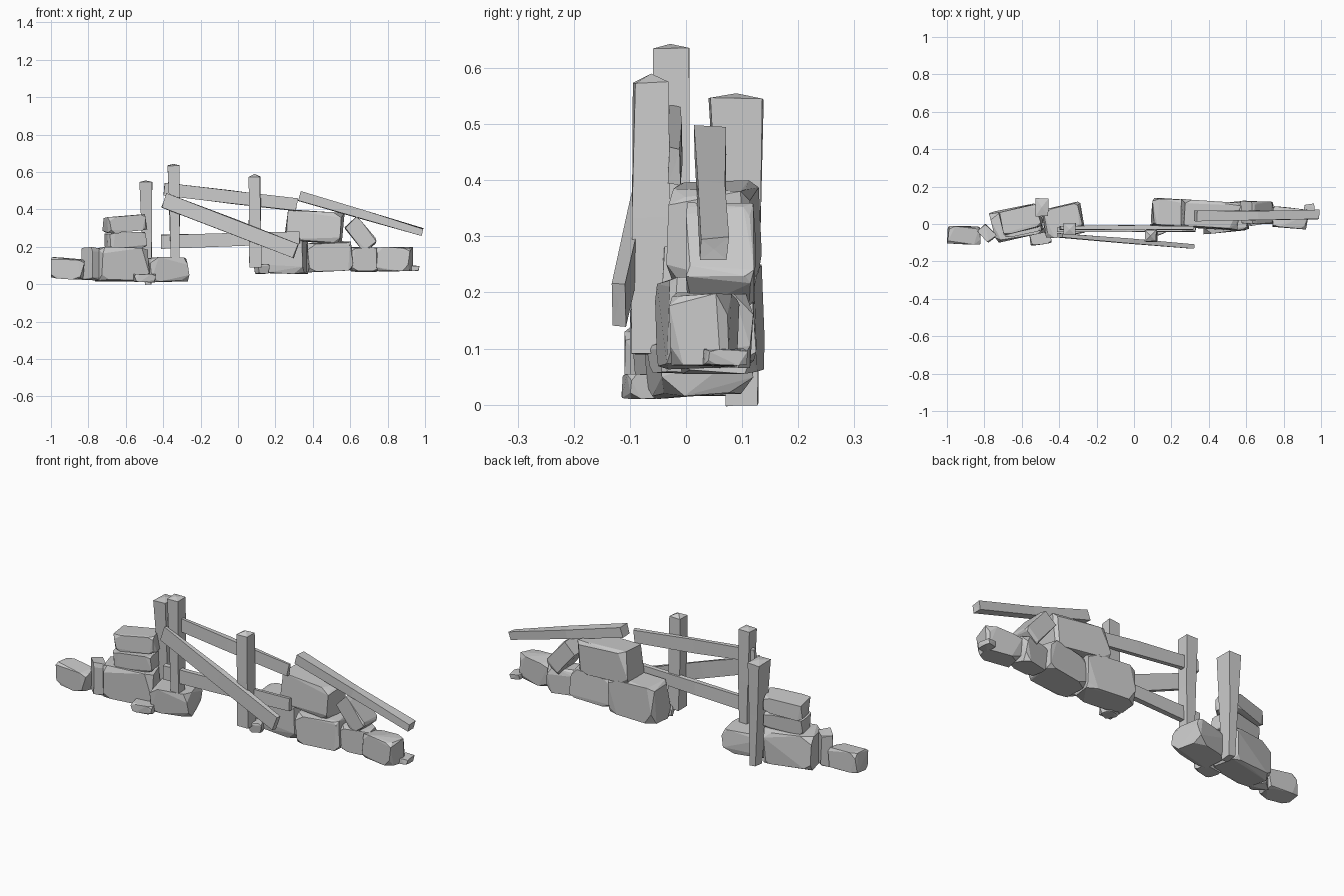
import bpy, bmesh, random
from math import radians
from mathutils import Vector, Euler

if "Cube" in bpy.data.objects:
    bpy.data.objects.remove(bpy.data.objects["Cube"])

random.seed(11)


def finish(name, bm):
    bmesh.ops.recalc_face_normals(bm, faces=bm.faces)
    me = bpy.data.meshes.new(name)
    bm.to_mesh(me)
    bm.free()
    ob = bpy.data.objects.new(name, me)
    bpy.context.collection.objects.link(ob)
    return ob


def rock(name, x, y, z, rot=(0, 0, 0), size=None, chip=(0.25, 0.65), dent=0.8):
    """Box with randomly chipped corners, hulled and fitted to the x, y, z ranges."""
    lo, hi = Vector((x[0], y[0], z[0])), Vector((x[1], y[1], z[1]))
    size = Vector(size) if size else hi - lo
    turn = Euler([radians(a) for a in rot]).to_matrix()
    pts = []
    for sx in (-1, 1):
        for sy in (-1, 1):
            for sz in (-1, 1):
                for axis in range(3):
                    p = Vector((sx, sy, sz))
                    p[axis] *= 1 - random.uniform(*chip)
                    for other in range(3):
                        if other != axis:
                            p[other] *= random.uniform(dent, 1.0)
                    pts.append(turn @ Vector([p[i] * size[i] / 2 for i in range(3)]))
    mn = Vector([min(p[i] for p in pts) for i in range(3)])
    mx = Vector([max(p[i] for p in pts) for i in range(3)])
    bm = bmesh.new()
    for p in pts:
        bm.verts.new([lo[i] + (p[i] - mn[i]) / (mx[i] - mn[i]) * (hi[i] - lo[i]) for i in range(3)])
    bmesh.ops.convex_hull(bm, input=bm.verts)
    bmesh.ops.delete(bm, geom=[v for v in bm.verts if not v.link_faces], context='VERTS')
    bmesh.ops.dissolve_limit(bm, angle_limit=radians(6), verts=bm.verts, edges=bm.edges)
    return finish(name, bm)


def beam(name, p, q, start, end, side=(0, 1, 0), jitter=0.003, peak=0.0):
    """Four-sided timber from p to q; start/end = (width along side, height across)."""
    p, q = Vector(p), Vector(q)
    d = (q - p).normalized()
    s = Vector(side)
    s = (s - d * s.dot(d)).normalized()
    u = d.cross(s)
    bm = bmesh.new()
    rings = []
    for t in (0, 0.5, 1):
        w, h = [a + (b - a) * t for a, b in zip(start, end)]
        ring = []
        for a, b in ((-1, -1), (1, -1), (1, 1), (-1, 1)):
            c = p.lerp(q, t) + s * a * w / 2 + u * b * h / 2
            c += Vector([random.uniform(-jitter, jitter) for _ in range(3)])
            ring.append(bm.verts.new(c))
        rings.append(ring)
    for r0, r1 in zip(rings, rings[1:]):
        for i in range(4):
            bm.faces.new((r0[i], r0[i - 1], r1[i - 1], r1[i]))
    bm.faces.new(rings[0])
    tip = bm.verts.new(q + d * peak)
    for i in range(4):
        bm.faces.new((rings[2][i - 1], rings[2][i], tip))
    return finish(name, bm)


# Left stone pile
rock("left_end_stone", (-1, -.82), (-.11, -.01), (.025, .145), (0, 5, -3))
rock("left_upright_stone", (-.84, -.73), (-.10, .0), (.02, .2), (0, 0, 40), (.07, .1, .17), (.12, .4))
rock("left_base_stone", (-.775, -.475), (-.1, .11), (.015, .2), (0, 0, 14), chip=(.2, .5))
rock("left_middle_stone", (-.715, -.485), (-.07, .09), (.19, .28), (0, -2, 14), chip=(.15, .5), dent=.85)
rock("left_top_stone", (-.725, -.485), (-.06, .105), (.275, .375), (0, -5, 16), chip=(.15, .5), dent=.85)
rock("left_post_stone", (-.495, -.26), (-.075, .12), (.01, .145), (0, 0, 12))
rock("left_small_stone", (-.56, -.44), (-.115, -.03), (.01, .055), (0, 0, 10))

# Right stone pile
rock("right_base_stone_inner", (.09, .375), (-.02, .14), (.055, .25), (0, 0, -4))
rock("right_pebble_inner", (.085, .17), (-.07, .02), (.055, .11), (0, 0, 20))
rock("right_top_stone", (.25, .57), (-.035, .135), (.215, .4), (0, 3, -4), chip=(.2, .5))
rock("right_base_stone_middle", (.365, .615), (-.055, .125), (.063, .23), (0, -3, 5), chip=(.2, .5), dent=.85)
rock("right_leaning_stone", (.57, .74), (.0, .125), (.17, .36), (0, 50, 0), (.18, .12, .1), (.12, .45))
rock("right_base_stone_outer", (.59, .765), (-.01, .12), (.065, .2), (0, 0, 10))
rock("right_end_stone", (.74, .935), (-.03, .095), (.068, .2), (0, 0, -5))
rock("right_pebble_outer", (.91, .97), (.03, .11), (.07, .1), (0, 0, 8))

# Upright posts
beam("back_post", (-.482, .1, 0), (-.493, .09, .545), (.06, .035), (.095, .07), peak=.01)
beam("middle_post", (-.335, -.025, .1), (-.345, -.028, .635), (.055, .045), (.064, .064), peak=.008)
beam("right_post", (.093, -.06, .09), (.088, -.062, .575), (.07, .065), (.06, .06), peak=.015)

# Rails, one fallen loose and one lying on the right pile
beam("upper_rail", (-.395, -.02, .508), (.315, -.02, .425), (.022, .066), (.022, .066))
beam("lower_rail", (-.41, -.03, .226), (.33, -.03, .25), (.022, .075), (.022, .062))
beam("fallen_rail", (-.395, -.06, .448), (.31, -.12, .18), (.022, .078), (.026, .082))
beam("loose_rail", (.33, .043, .472), (.985, .05, .277), (.055, .052), (.048, .042))
